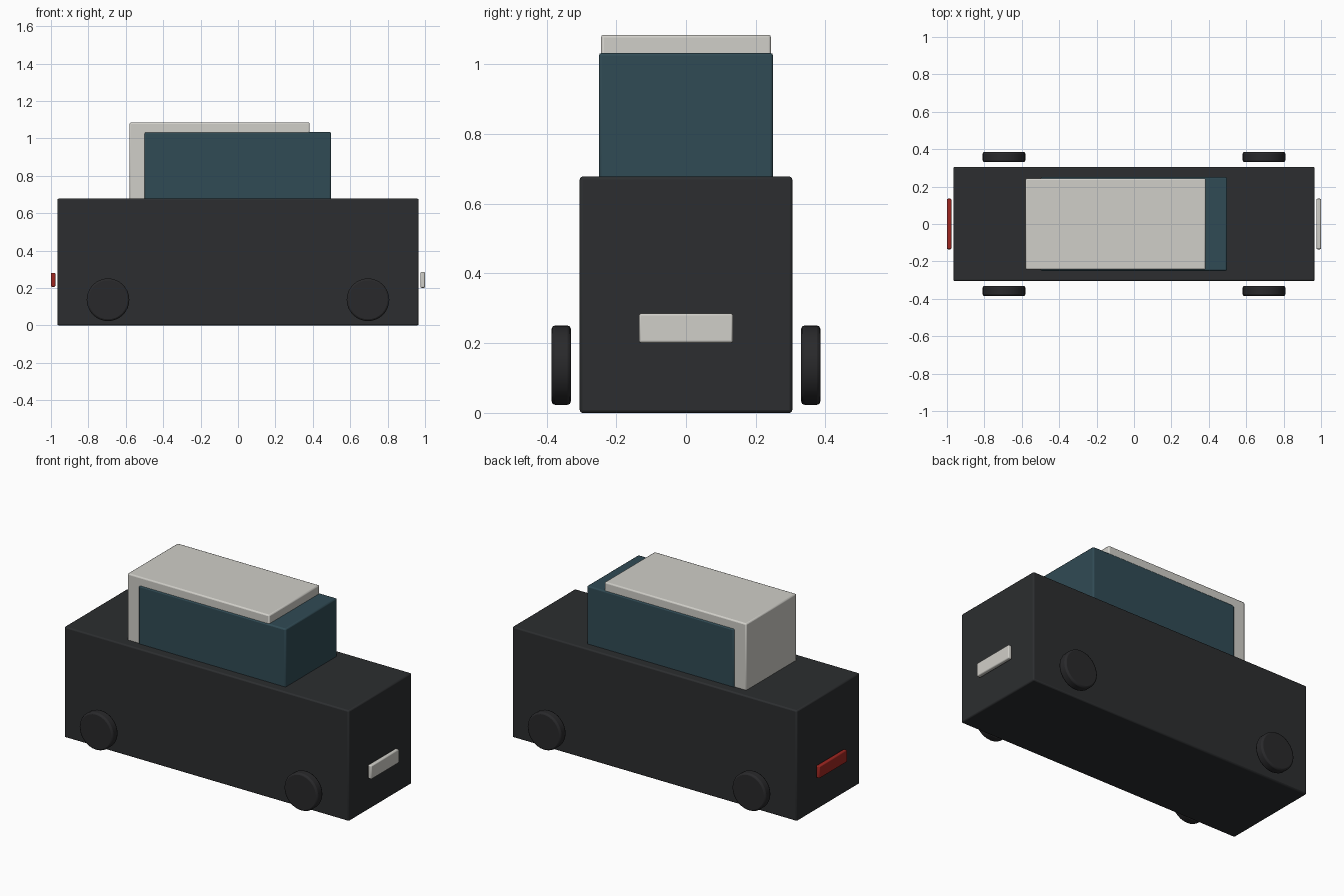
import bpy, math

if "Cube" in bpy.data.objects:
    bpy.data.objects.remove(bpy.data.objects["Cube"])


def material(name, rgb):
    m = bpy.data.materials.new(name)
    m.diffuse_color = (*rgb, 1)
    m.use_nodes = True
    m.node_tree.nodes["Principled BSDF"].inputs["Base Color"].default_value = m.diffuse_color
    return m


dark = material("dark_paint", (0.025, 0.027, 0.029))
glass = material("blue_glass", (0.03, 0.07, 0.09))
cream = material("cream", (0.63, 0.62, 0.58))
red = material("red_lens", (0.35, 0.02, 0.015))
rubber = material("rubber", (0.022, 0.022, 0.024))


def finish(ob, name, mat, bevel):
    ob.name = name
    ob.data.materials.append(mat)
    b = ob.modifiers.new("bevel", "BEVEL")
    b.width = bevel
    b.segments = 2
    b.limit_method = "ANGLE"
    bpy.ops.object.shade_smooth_by_angle(angle=math.radians(30))


def box(name, x, y, z, mat, bevel):
    """Box from (min, max) ranges in x and z, and half-width y."""
    bpy.ops.mesh.primitive_cube_add(
        size=1, location=(sum(x) / 2, 0, sum(z) / 2))
    ob = bpy.context.object
    ob.scale = (x[1] - x[0], 2 * y, z[1] - z[0])
    bpy.ops.object.transform_apply(location=False, rotation=False, scale=True)
    finish(ob, name, mat, bevel)


# Body, window block and roof shell
box("body", (-0.966, 0.966), 0.305, (0, 0.678), dark, 0.008)
box("window_block", (-0.5, 0.498), 0.25, (0.6, 1.033), glass, 0.008)
box("roof", (-0.58, 0.383), 0.244, (0.6, 1.085), cream, 0.008)

# Lights standing just off each end
box("headlight", (0.975, 1.0), 0.135, (0.201, 0.285), cream, 0.006)
box("tail_light", (-1.0, -0.976), 0.135, (0.206, 0.281), red, 0.006)

# Four wheels
for xs, end in ((1, "front"), (-1, "rear")):
    for ys, side in ((1, "left"), (-1, "right")):
        bpy.ops.mesh.primitive_cylinder_add(
            vertices=32, radius=0.114, depth=0.055,
            location=(xs * 0.695, ys * 0.358, 0.137),
            rotation=(math.pi / 2, 0, 0))
        finish(bpy.context.object, f"{end}_{side}_wheel", rubber, 0.01)
